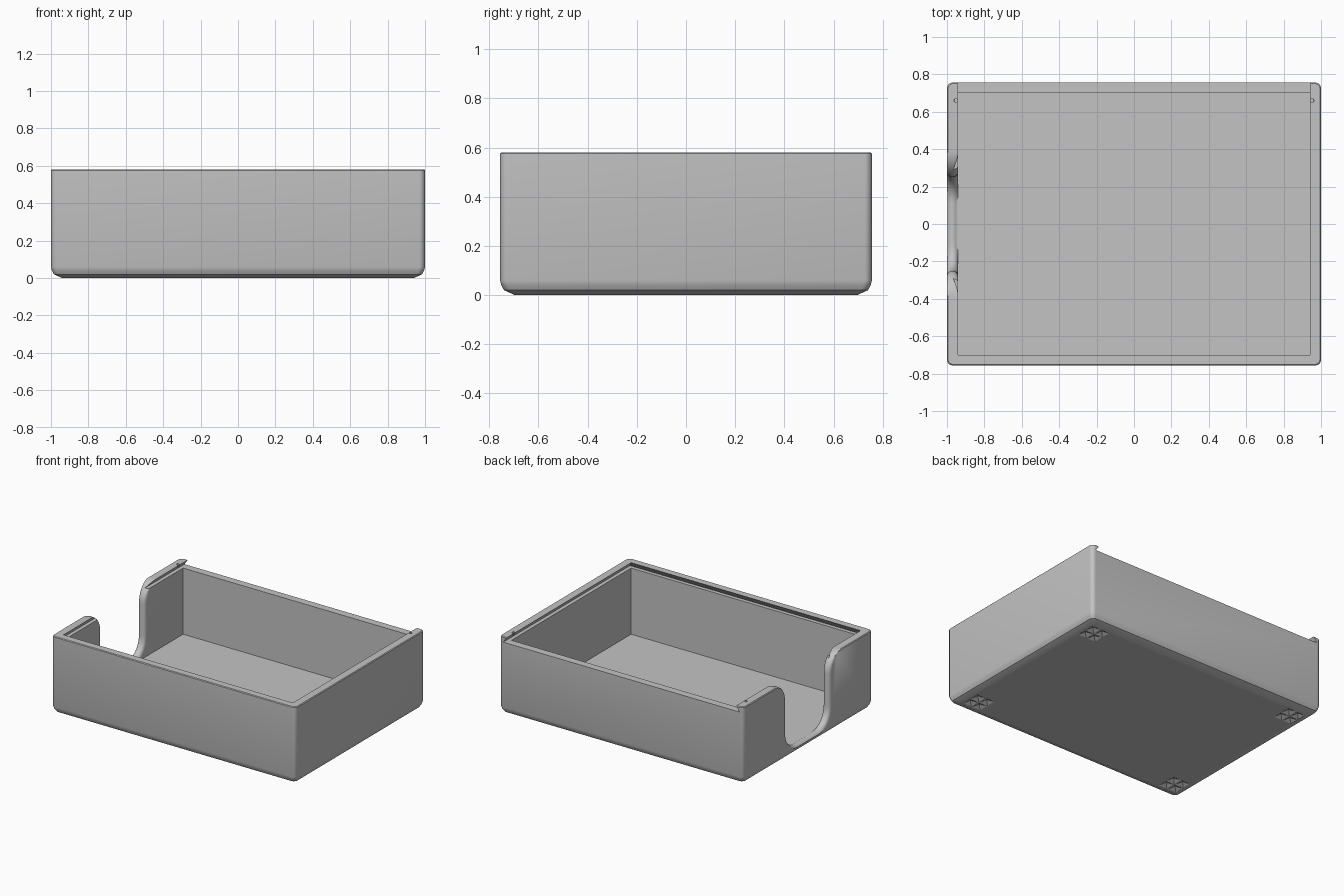
import bpy, bmesh
from math import sin, cos, pi, radians
from mathutils import Matrix

default = bpy.data.objects.get("Cube")
if default:
    bpy.data.objects.remove(default, do_unlink=True)

HX, HY, TOP = 1.0, 0.756, 0.58      # outer half sizes and height
IX, IY, FLOOR = 0.94, 0.70, 0.05    # cavity half sizes and floor level
LEDGE = 0.54                        # lid groove level

grey = bpy.data.materials.new("plain_grey")
grey.diffuse_color = (0.55, 0.55, 0.55, 1)
grey.use_nodes = True
grey.node_tree.nodes["Principled BSDF"].inputs["Base Color"].default_value = (0.55, 0.55, 0.55, 1)


def finish(name, bm):
    bmesh.ops.recalc_face_normals(bm, faces=bm.faces)
    mesh = bpy.data.meshes.new(name)
    bm.to_mesh(mesh)
    bm.free()
    obj = bpy.data.objects.new(name, mesh)
    bpy.context.collection.objects.link(obj)
    mesh.materials.append(grey)
    return obj


def loft(name, sections):
    """Skin equal-length closed sections and cap both ends."""
    bm = bmesh.new()
    rings = [[bm.verts.new(p) for p in s] for s in sections]
    for a, b in zip(rings, rings[1:]):
        for i in range(len(a)):
            j = (i + 1) % len(a)
            bm.faces.new((a[i], a[j], b[j], b[i]))
    bm.faces.new(rings[0][::-1])
    bm.faces.new(rings[-1])
    return finish(name, bm)


def rounded_rect(z, inset, r=0.03, n=6):
    pts = []
    for k, (sx, sy) in enumerate([(1, 1), (-1, 1), (-1, -1), (1, -1)]):
        cx, cy = sx * (HX - inset - r), sy * (HY - inset - r)
        for i in range(n + 1):
            a = (k + i / n) * pi / 2
            pts.append((cx + r * cos(a), cy + r * sin(a), z))
    return pts


def rect(x, y0, y1, z):
    return [(x, y0, z), (x, y1, z), (-x, y1, z), (-x, y0, z)]


def notch_section(x, g, low):
    """U-shaped opening with flared top, grown by g for a rounded rim."""
    w, flare, r, sill, n = 0.25, 0.14, 0.14, 0.06, 10
    half = [(w + flare, TOP + 0.1)]
    for i in range(n + 1):
        a = pi / 2 * (1 - i / n)
        half.append((w + flare - (flare - g) * cos(a), TOP - flare + flare * sin(a)))
    for i in range(n + 1):
        a = pi / 2 * i / n
        half.append((w - r + (r + g) * cos(a), sill + r - (r + g) * sin(a)))
    half = [(y, max(z, low)) for y, z in half]
    return [(x, y, z) for y, z in half] + [(x, -y, z) for y, z in reversed(half)]


# Outer shell with softened bottom edge
tray = loft("tray", [rounded_rect(z, i) for z, i in
                     [(0, 0.06), (0.02, 0.016), (0.04, 0.005), (0.06, 0),
                      (TOP - 0.005, 0), (TOP, 0.005)]])

# Inner cavity
cavity = loft("cavity_cutter", [rect(IX, -IY, IY, FLOOR), rect(IX, -IY, IY, 0.7)])

# Dovetail groove for a sliding lid, open at the back
slope = 0.028 / (TOP - LEDGE)
lid = loft("lid_groove_cutter", [
    rect(IX + slope * (TOP - z), -IY - slope * (TOP - z), 0.9, z) for z in (LEDGE, 0.6)])

# Finger notch in one side wall, with a half-round rim
sections = [notch_section(-1.05, 0.028, 0)]
steps = 10
for i in range(steps + 1):
    a = pi * i / steps
    sections.append(notch_section(-0.97 - 0.03 * cos(a), 0.028 * (1 - sin(a)),
                                  0 if i < steps / 2 else FLOOR + 0.001))
sections.append(notch_section(-0.9, 0.028, FLOOR + 0.001))
notch = loft("notch_cutter", sections)

# Lid catch holes near the back ends of the rails
bm = bmesh.new()
for s in (-1, 1):
    bmesh.ops.create_cone(bm, cap_ends=True, segments=16, radius1=0.01, radius2=0.01,
                          depth=0.06, matrix=Matrix.Translation((s * 0.953, 0.66, 0.585)))
holes = finish("catch_hole_cutter", bm)

# Pyramid dimples, two by two, under each corner
bm = bmesh.new()
for sx in (-1, 1):
    for sy in (-1, 1):
        for dx in (-0.039, 0.039):
            for dy in (-0.039, 0.039):
                place = Matrix.Translation((sx * 0.857 + dx, sy * 0.6 + dy, 0.009))
                bmesh.ops.create_cone(bm, cap_ends=True, segments=4, radius1=0.053, radius2=0,
                                      depth=0.022, matrix=place @ Matrix.Rotation(pi / 4, 4, "Z"))
bmesh.ops.remove_doubles(bm, verts=bm.verts, dist=0.0001)
dimples = finish("foot_dimple_cutter", bm)

# Cut everything and bake the result
cutters = [cavity, lid, notch, holes, dimples]
for c in cutters:
    c.hide_render = True
    mod = tray.modifiers.new(c.name, "BOOLEAN")
    mod.operation = "DIFFERENCE"
    mod.solver = "EXACT"
    mod.object = c
bpy.context.view_layer.update()
baked = bpy.data.meshes.new_from_object(tray.evaluated_get(bpy.context.evaluated_depsgraph_get()))
tray.modifiers.clear()
tray.data = baked
for c in cutters:
    bpy.data.objects.remove(c, do_unlink=True)

bpy.ops.object.select_all(action="DESELECT")
tray.select_set(True)
bpy.context.view_layer.objects.active = tray
bpy.ops.object.shade_smooth_by_angle(angle=radians(30))
